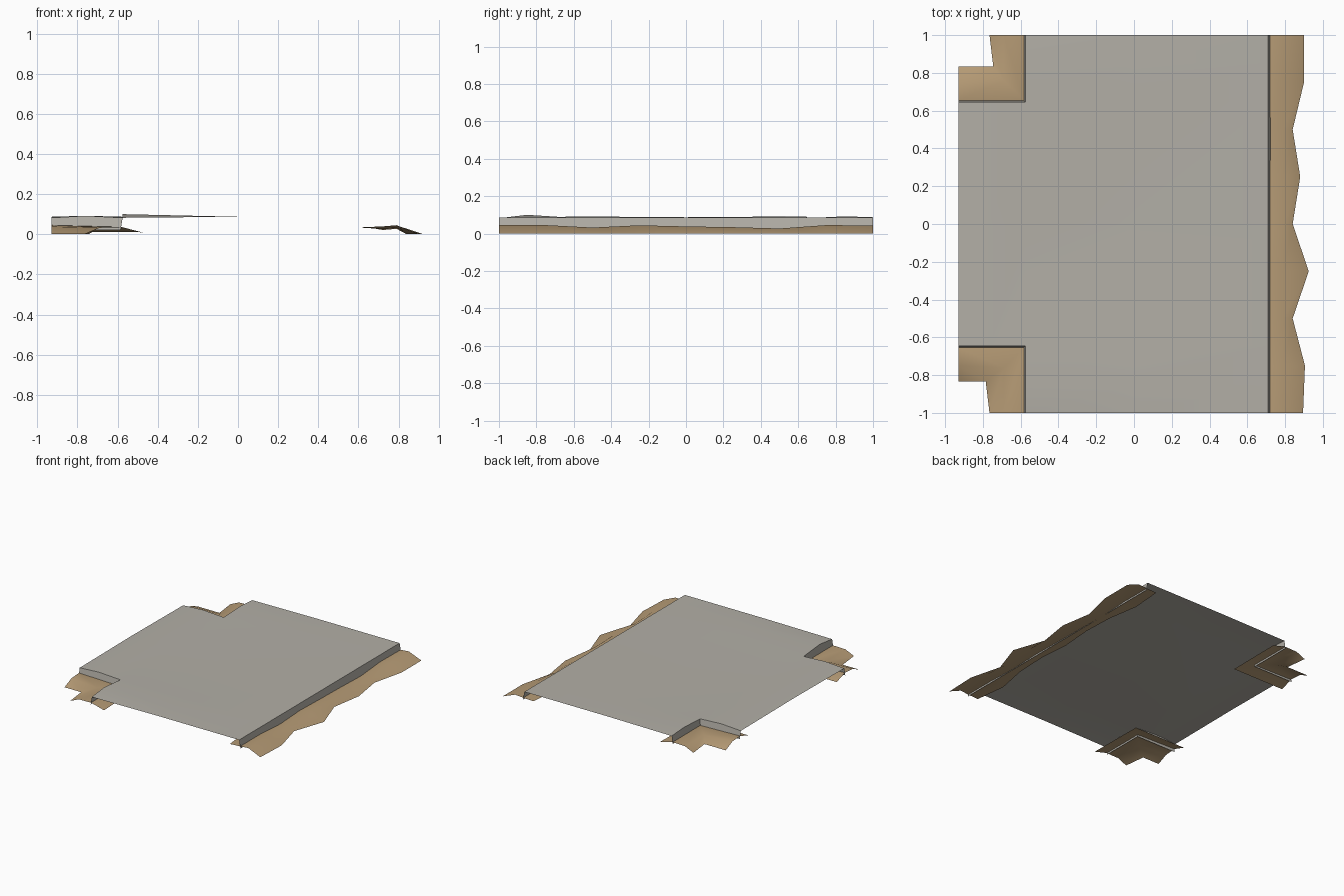
import bpy
import bmesh
import math

cube = bpy.data.objects.get("Cube")
if cube:
    bpy.data.objects.remove(cube, do_unlink=True)


def make_material(name, colour):
    mat = bpy.data.materials.new(name)
    mat.use_nodes = True
    mat.diffuse_color = (*colour, 1)
    mat.node_tree.nodes["Principled BSDF"].inputs["Base Color"].default_value = (*colour, 1)
    return mat


stone = make_material("warm grey stone", (0.45, 0.43, 0.385))
earth = make_material("sandy earth", (0.47, 0.33, 0.18))


def finish(name, bm, mat, angle):
    mesh = bpy.data.meshes.new(name)
    bm.to_mesh(mesh)
    bm.free()
    mesh.materials.append(mat)
    obj = bpy.data.objects.new(name, mesh)
    bpy.context.collection.objects.link(obj)
    bpy.ops.object.select_all(action="DESELECT")
    obj.select_set(True)
    bpy.context.view_layer.objects.active = obj
    bpy.ops.object.shade_smooth_by_angle(angle=math.radians(angle))
    return obj


def sheet(bm, rows):
    """Quads between equal rows of points, facing upwards."""
    grid = [[bm.verts.new(p) for p in row] for row in rows]
    for a, b in zip(grid, grid[1:]):
        for i in range(len(a) - 1):
            face = bm.faces.new((a[i], a[i + 1], b[i + 1], b[i]))
            face.normal_update()
            if face.normal.z < 0:
                face.normal_flip()
    return grid


# Road surface: a T-shaped sheet with slightly uneven kerb heights
LEFT, KERB, RIGHT, NOTCH = -0.93, -0.575, 0.71, 0.645
xs = [LEFT, -0.76, KERB, 0.0, RIGHT]
ys = [-1, -0.85, -NOTCH, 0, NOTCH, 0.85, 1]


def road_height(x, y):
    if x == KERB and abs(y) == 0.85:
        return 0.1 if y < 0 else 0.092
    if x == -0.76 and abs(y) == NOTCH:
        return 0.092
    if x <= KERB and abs(y) >= NOTCH:
        return 0.082
    return 0.087


bm = bmesh.new()
sheet(bm, [[(x, y, road_height(x, y)) for x in xs] for y in ys])
cut = []
for f in bm.faces:
    c = f.calc_center_median()
    if c.x < KERB and abs(c.y) > NOTCH:
        cut.append(f)
bmesh.ops.delete(bm, geom=cut, context="FACES")

# Kerb walls: only the long side and the notch edges drop down
def is_kerb(edge):
    a, b = (v.co for v in edge.verts)
    tile_end = abs(a.y) > 0.99 and abs(b.y) > 0.99
    tile_side = a.x < LEFT + 0.01 and b.x < LEFT + 0.01
    return edge.is_boundary and not tile_end and not tile_side


kerbs = [e for e in bm.edges if is_kerb(e)]
new = bmesh.ops.extrude_edge_only(bm, edges=kerbs)["geom"]
for v in (g for g in new if isinstance(g, bmesh.types.BMVert)):
    if v.co.x > 0.5:
        v.co.x += 0.012
    else:
        if v.co.x > KERB - 0.01:
            v.co.x -= 0.01
        if abs(v.co.y) < NOTCH + 0.01:
            v.co.y += math.copysign(0.012, v.co.y)
    v.co.z = 0.022
bmesh.ops.recalc_face_normals(bm, faces=bm.faces)
top = max(bm.faces, key=lambda f: f.calc_area())
if top.normal.z < 0:
    bmesh.ops.reverse_faces(bm, faces=bm.faces)
finish("road", bm, stone, 30)

# Long earth bank with a ragged outer edge
outer = [0.895, 0.905, 0.84, 0.925, 0.84, 0.88, 0.84, 0.9, 0.9]
ridge = [0.045, 0.045, 0.032, 0.044, 0.038, 0.034, 0.027, 0.045, 0.043]
inner = [0.63, 0.6, 0.65, 0.66, 0.64, 0.66, 0.65, 0.61, 0.63]
rows = []
for i, (o, z, n) in enumerate(zip(outer, ridge, inner)):
    y = -1 + i * 0.25
    rows.append([(n, y, 0.034), (0.722, y, z - 0.006), (0.79, y, z), (o, y, 0)])
bm = bmesh.new()
sheet(bm, rows)
finish("long_earth_bank", bm, earth, 60)

# Corner earth banks, bent round each notch
for name, s, bend in (("front_corner_bank", -1, -0.785), ("back_corner_bank", 1, -0.745)):
    profiles = [
        [(-0.765, 1, 0), (-0.69, 1, 0.033), (-0.58, 1, 0.035), (-0.47, 1, 0.005)],
        [(bend, 0.833, 0), (-0.69, 0.76, 0.032), (-0.58, 0.655, 0.036), (-0.48, 0.55, 0.01)],
        [(LEFT, 0.833, 0), (LEFT, 0.75, 0.038), (LEFT, 0.655, 0.045), (LEFT, 0.55, 0.01)],
    ]
    bm = bmesh.new()
    sheet(bm, [[(x, y * s, z) for x, y, z in row] for row in profiles])
    finish(name, bm, earth, 60)
